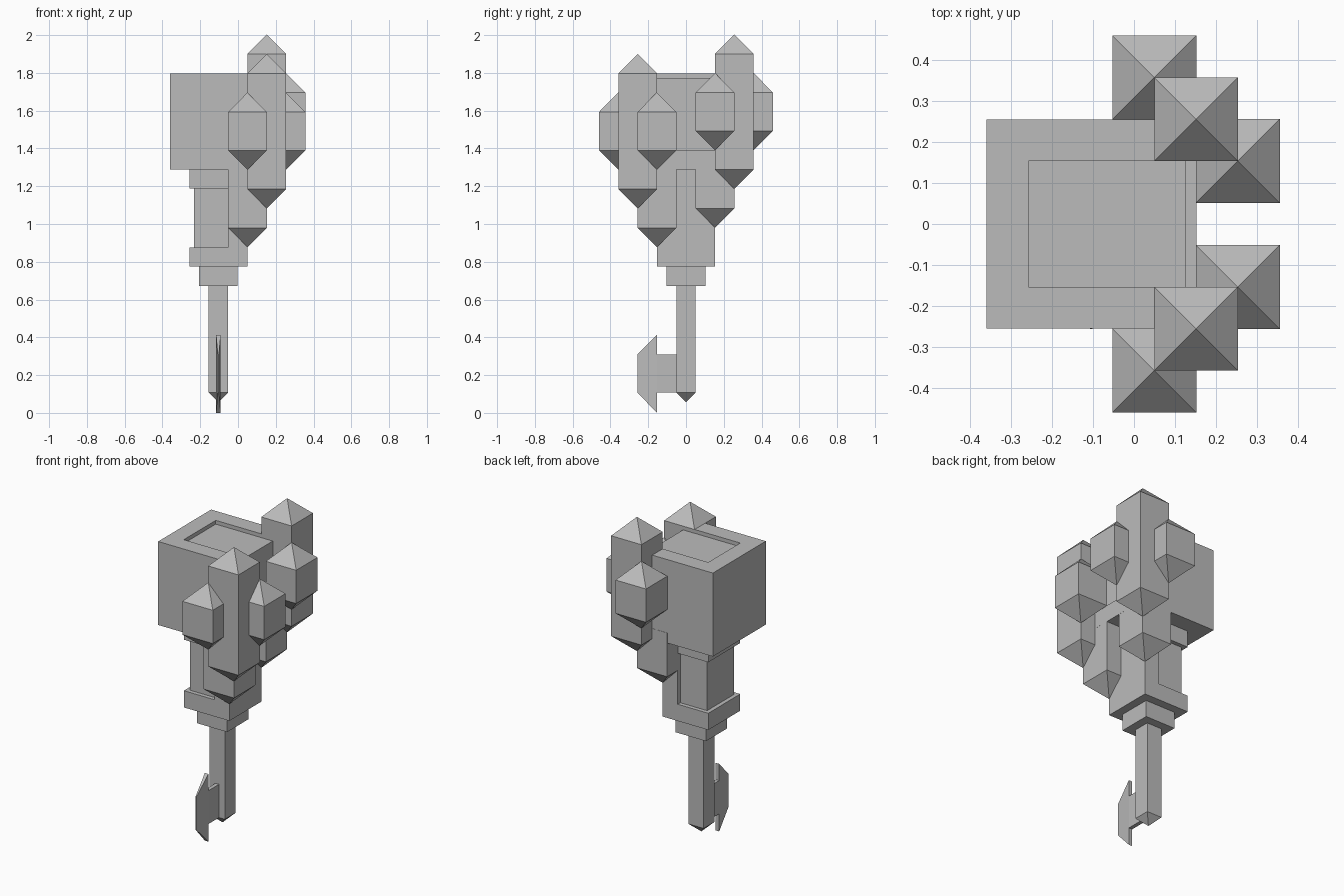
import bpy
import bmesh

cube = bpy.data.objects.get("Cube")
if cube:
    bpy.data.objects.remove(cube, do_unlink=True)

stone = bpy.data.materials.new("stone grey")
stone.use_nodes = True
GREY = (0.5, 0.5, 0.5, 1)
stone.diffuse_color = GREY
stone.node_tree.nodes["Principled BSDF"].inputs["Base Color"].default_value = GREY


def add_object(name, bm):
    bmesh.ops.recalc_face_normals(bm, faces=bm.faces)
    mesh = bpy.data.meshes.new(name)
    bm.to_mesh(mesh)
    bm.free()
    mesh.materials.append(stone)
    obj = bpy.data.objects.new(name, mesh)
    bpy.context.collection.objects.link(obj)
    return obj


def box_mesh(x, y, z):
    """Box between (low, high) pairs on each axis."""
    bm = bmesh.new()
    bmesh.ops.create_cube(bm, size=1)
    for v in bm.verts:
        v.co = [pair[0] if c < 0 else pair[1] for c, pair in zip(v.co, (x, y, z))]
    return bm


def box(name, x, y, z):
    return add_object(name, box_mesh(x, y, z))


def crystal(name, cx, cy, z, half=0.1025, tip=0.103, ends=(True, True)):
    """Square column with a pyramid on the chosen ends (bottom, top)."""
    bm = box_mesh((cx - half, cx + half), (cy - half, cy + half), z)
    bm.faces.ensure_lookup_table()
    bm.normal_update()
    for sign, wanted in zip((-1, 1), ends):
        if wanted:
            cap = [f for f in bm.faces if f.normal.z * sign > 0.9]
            poked = bmesh.ops.poke(bm, faces=cap)
            poked["verts"][0].co.z += sign * tip
            bm.normal_update()
    return add_object(name, bm)


# Head block with a shallow recess wrapping over the top and the left side
head = box("head_block", (-0.36, 0.153), (-0.255, 0.255), (1.288, 1.797))
recesses = (
    ("top_recess_cutter", (-0.258, 0.3), (1.774, 1.9)),
    ("side_recess_cutter", (0.127, 0.3), (1.39, 1.9)),
)
for name, x, z in recesses:
    cutter = box(name, x, (-0.154, 0.154), z)
    cutter.hide_render = True
    cutter.hide_viewport = True
    cutter.display_type = 'WIRE'
    cut = head.modifiers.new(name, 'BOOLEAN')
    cut.operation = 'DIFFERENCE'
    cut.solver = 'EXACT'
    cut.object = cutter

# Neck, collars and the slab behind the crystals
AXIS = -0.104
for name, half, z in (
    ("upper_collar", 0.154, (1.187, 1.288)),
    ("neck", 0.129, (0.876, 1.187)),
    ("lower_collar", 0.154, (0.774, 0.876)),
    ("handle_ring", 0.102, (0.672, 0.774)),
):
    box(name, (AXIS - half, AXIS + half), (-half, half), z)
box("neck_slab", (-0.052, 0.05), (-0.154, 0.154), (0.774, 1.288))

# Handle with a pointed foot
crystal("handle", AXIS, 0, (0.107, 0.672), half=0.051, tip=0.051, ends=(True, False))

# Crystal clusters: the back one sits one step higher than the front one
for side, sign, lift in (("front", -1, 0), ("back", 1, 0.103)):
    for name, cx, cy, low, high in (
        ("outer", 0.05, 0.358, 1.39, 1.593),
        ("tall", 0.152, 0.256, 1.185, 1.797),
        ("inner", 0.254, 0.154, 1.39, 1.593),
    ):
        crystal(f"{side}_{name}_crystal", cx, cy * sign, (low + lift, high + lift))
    crystal(f"{side}_hanging_crystal", 0.05, 0.154 * sign,
            (0.98 + lift, 1.35), ends=(True, False))

# Blade on the handle: constant thickness at the stem, thinning to its edge
bm = bmesh.new()
stem, heel, edge = -0.04, -0.154, -0.256
outline = [
    (stem, 0.107), (heel, 0.107), (heel, 0), (edge, 0.107),
    (edge, 0.31), (heel, 0.412), (heel, 0.31), (stem, 0.31),
]
rings = []
for sign in (-1, 1):
    rings.append([
        bm.verts.new((AXIS + sign * (0.003 if y == edge else 0.012), y, z))
        for y, z in outline
    ])
for low, high in zip(*rings):
    i = rings[0].index(low)
    j = (i + 1) % len(outline)
    bm.faces.new((low, rings[0][j], rings[1][j], high))
for ring in rings:
    bm.faces.new([ring[i] for i in (0, 1, 6, 7)])
    bm.faces.new([ring[i] for i in (1, 2, 3, 4, 5, 6)])
add_object("blade", bm)
